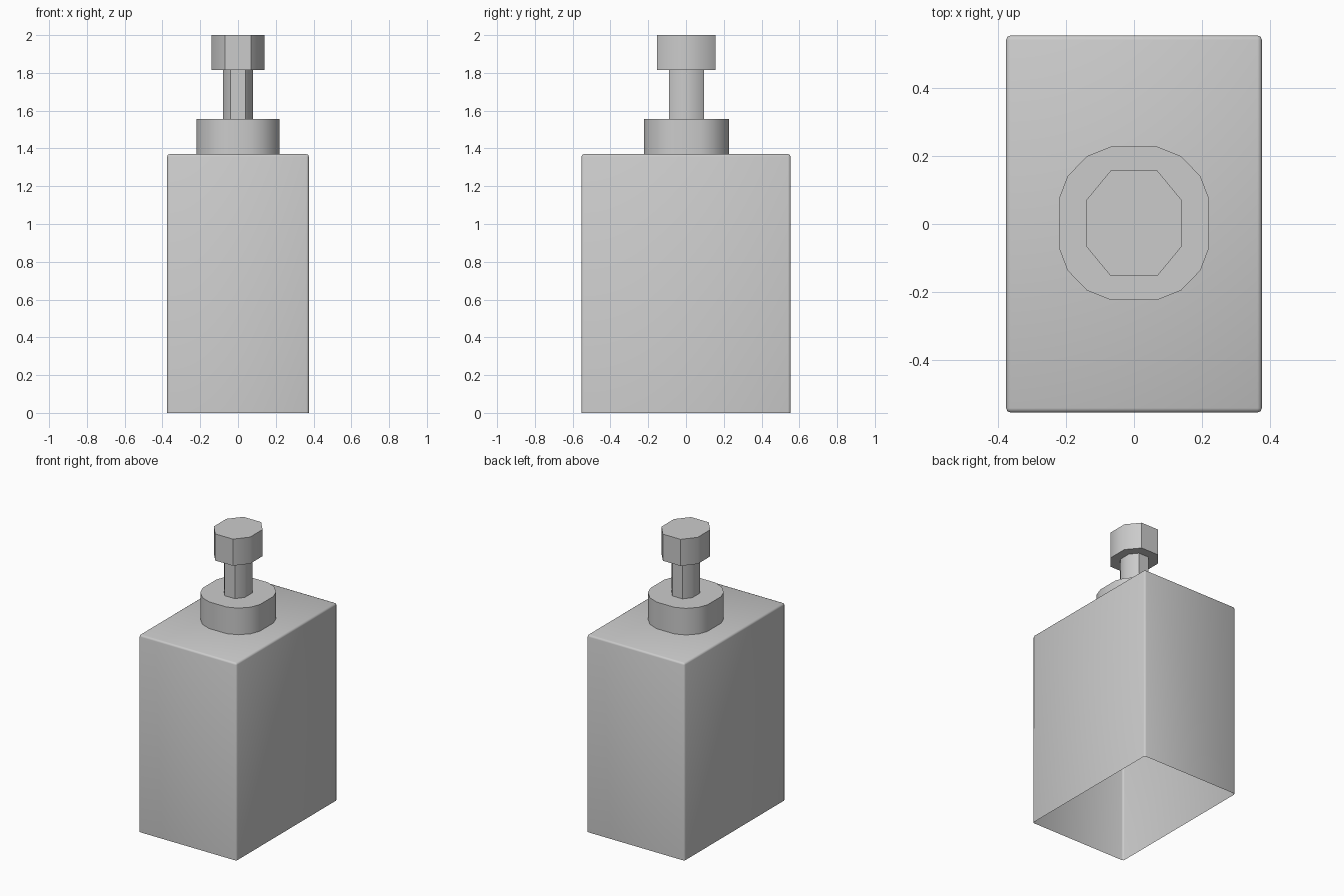
import bpy, bmesh
from math import radians

if "Cube" in bpy.data.objects:
    bpy.data.objects.remove(bpy.data.objects["Cube"])


def finish(name, bm, angle):
    bmesh.ops.recalc_face_normals(bm, faces=bm.faces[:])
    mesh = bpy.data.meshes.new(name)
    bm.to_mesh(mesh)
    bm.free()
    obj = bpy.data.objects.new(name, mesh)
    bpy.context.collection.objects.link(obj)
    bpy.ops.object.select_all(action='DESELECT')
    obj.select_set(True)
    bpy.context.view_layer.objects.active = obj
    bpy.ops.object.shade_smooth_by_angle(angle=radians(angle))
    return obj


def prism(name, quarter, z0, z1, bottom=False, top=False):
    """Mirror a quarter outline into a closed ring and extrude it upward."""
    back = quarter[::-1]
    ring = (quarter + [(-x, y) for x, y in back]
            + [(-x, -y) for x, y in quarter] + [(x, -y) for x, y in back])
    bm = bmesh.new()
    low, high = [[bm.verts.new((x, y + 0.002, z)) for x, y in ring]
                 for z in (z0, z1)]
    n = len(ring)
    for i in range(n):
        j = (i + 1) % n
        bm.faces.new((low[i], low[j], high[j], high[i]))
    if bottom:
        bm.faces.new(low[::-1])
    if top:
        bm.faces.new(high)
    return finish(name, bm, 46)


# Bottle body: thin shell, open underneath, with finely rounded edges
bm = bmesh.new()
bmesh.ops.create_cube(bm, size=1)
for v in bm.verts:
    v.co = (v.co.x * 0.75, v.co.y * 1.106, (v.co.z + 0.5) * 1.37)
floor = [f for f in bm.faces if f.calc_center_median().z < 0.01]
bmesh.ops.delete(bm, geom=floor, context='FACES_ONLY')
edges = [e for e in bm.edges if not e.is_boundary]
bmesh.ops.bevel(bm, geom=edges, offset=0.013, segments=2, profile=0.5,
                affect='EDGES')
finish("bottle_body", bm, 50)

# Pump: collar, stem and press head
prism("pump_collar",
      [(0.219, 0.075), (0.195, 0.138), (0.138, 0.197), (0.068, 0.225)],
      1.37, 1.555, top=True)
prism("pump_stem", [(0.08, 0.042), (0.039, 0.093)], 1.555, 1.815)
prism("pump_head", [(0.139, 0.069), (0.068, 0.155)], 1.815, 2.0,
      bottom=True, top=True)
